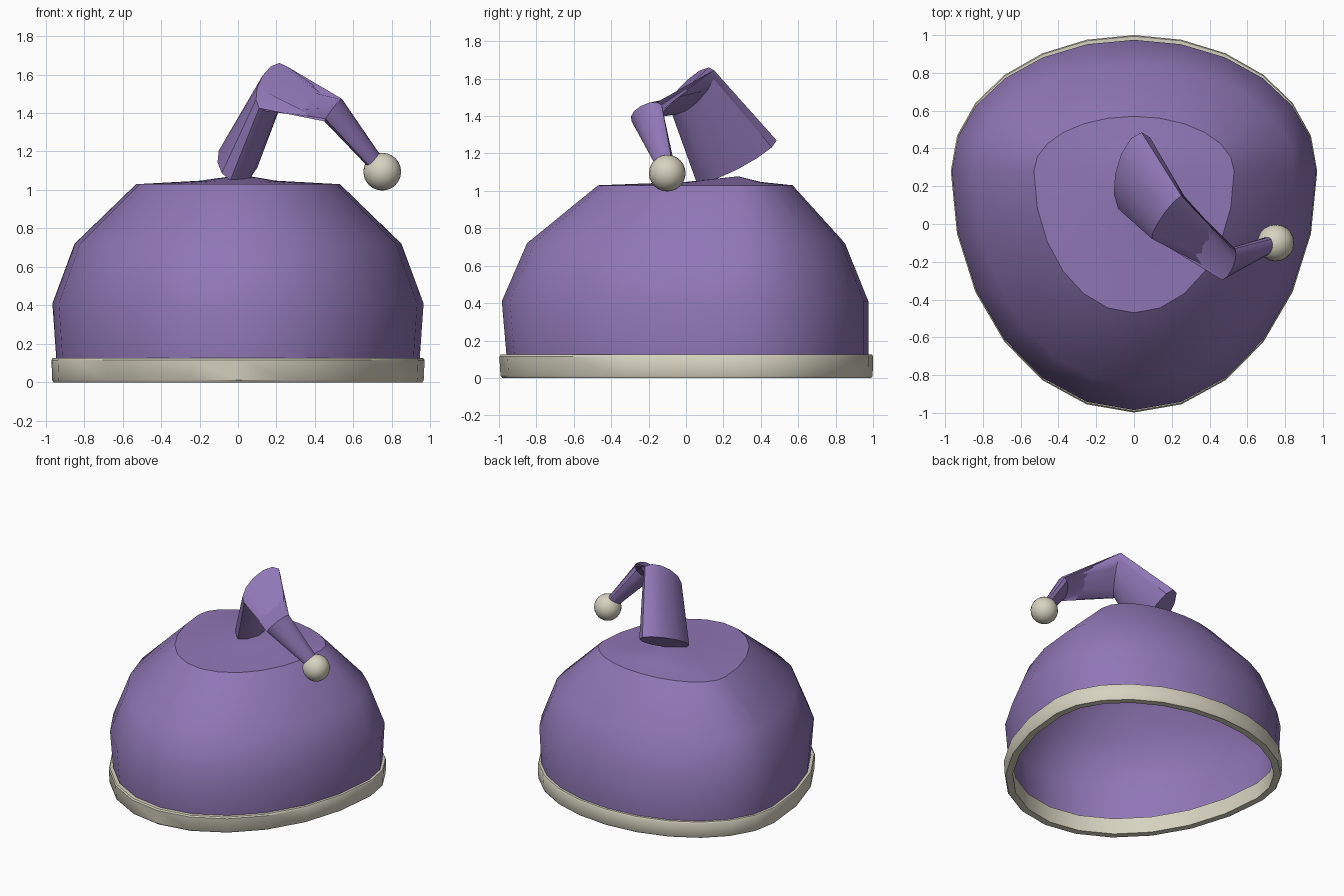
import bpy, bmesh, math
from mathutils import Vector

if "Cube" in bpy.data.objects:
    bpy.data.objects.remove(bpy.data.objects["Cube"])

SIDES = 24
CENTRE_Y = 0.28  # widest line of the egg-shaped plan


def material(name, rgb):
    m = bpy.data.materials.new(name)
    m.diffuse_color = (*rgb, 1)
    m.use_nodes = True
    m.node_tree.nodes["Principled BSDF"].inputs["Base Color"].default_value = m.diffuse_color
    return m


PURPLE = material("purple cloth", (0.28, 0.185, 0.47))
CREAM = material("cream trim", (0.68, 0.65, 0.53))


def finish(bm, name, mat, angle=35):
    bmesh.ops.recalc_face_normals(bm, faces=bm.faces)
    me = bpy.data.meshes.new(name)
    bm.to_mesh(me)
    bm.free()
    me.materials.append(mat)
    ob = bpy.data.objects.new(name, me)
    bpy.context.collection.objects.link(ob)
    bpy.ops.object.select_all(action='DESELECT')
    ob.select_set(True)
    bpy.context.view_layer.objects.active = ob
    bpy.ops.object.shade_smooth_by_angle(angle=math.radians(angle))
    return ob


def egg_ring(bm, z, rx, back, front):
    # half ellipse behind the centre line, longer half ellipse in front
    ring = []
    for i in range(SIDES):
        a = math.tau * i / SIDES
        c = math.cos(a)
        ring.append(bm.verts.new((rx * math.sin(a), CENTRE_Y + c * (back if c > 0 else front), z)))
    return ring


def oval_ring(bm, centre, long, short, n=12):
    c, u, v = Vector(centre), Vector(long), Vector(short)
    return [bm.verts.new(c + u * math.cos(math.tau * i / n) + v * math.sin(math.tau * i / n))
            for i in range(n)]


def bridge(bm, a, b):
    n = len(a)
    for i in range(n):
        j = (i + 1) % n
        bm.faces.new((a[i], a[j], b[j], b[i]))


# Cap dome: stacked egg rings rising to a shallow point
bm = bmesh.new()
rings = [egg_ring(bm, *r) for r in (
    (0.05, 0.94, 0.69, 1.235),
    (0.125, 0.945, 0.695, 1.24),
    (0.41, 0.965, 0.695, 1.265),
    (0.72, 0.85, 0.57, 1.13),
    (1.03, 0.53, 0.29, 0.75),
    (1.048, 0.2, 0.12, 0.28))]
for a, b in zip(rings, rings[1:]):
    bridge(bm, a, b)
tip = bm.verts.new((0.02, CENTRE_Y, 1.078))
for i in range(SIDES):
    bm.faces.new((rings[-1][i], rings[-1][(i + 1) % SIDES], tip))
dome = finish(bm, "cap_dome", PURPLE)
shell = dome.modifiers.new("thickness", 'SOLIDIFY')
shell.thickness = 0.02
shell.offset = -1

# Brim band: closed loop profile with a softened lower edge
bm = bmesh.new()
rings = [egg_ring(bm, *r) for r in (
    (0.0, 0.96, 0.71, 1.262),
    (0.012, 0.966, 0.718, 1.272),
    (0.115, 0.97, 0.72, 1.278),
    (0.125, 0.964, 0.714, 1.27),
    (0.125, 0.91, 0.66, 1.21),
    (0.0, 0.91, 0.66, 1.21))]
for i, a in enumerate(rings):
    bridge(bm, a, rings[(i + 1) % len(rings)])
finish(bm, "brim_band", CREAM)

# Drooping tail: oval sections at the base, two bends and the end
bm = bmesh.new()
rings = [oval_ring(bm, *r) for r in (
    ((0.0, 0.27, 1.16), (0.04, 0.215, 0.11), (-0.1, -0.005, 0.045)),
    ((0.18, 0.035, 1.535), (0.07, 0.115, 0.11), (-0.052, -0.026, 0.06)),
    ((0.495, -0.21, 1.415), (0.04, 0.08, 0.045), (0.022, -0.032, 0.039)),
    ((0.73, -0.105, 1.125), (0.02, 0.03, 0.029), (0.015, -0.034, 0.02)))]
# keep the short axis turning the same way along the path
rings[2] = [rings[2][-i % 12] for i in range(12)]
rings[3] = [rings[3][-i % 12] for i in range(12)]
for a, b in zip(rings, rings[1:]):
    bridge(bm, a, b)
bm.faces.new(rings[0])
bm.faces.new(rings[-1])
finish(bm, "cap_tail", PURPLE)

# Bobble at the end of the tail
bm = bmesh.new()
bmesh.ops.create_uvsphere(bm, u_segments=20, v_segments=12, radius=0.098)
bmesh.ops.translate(bm, verts=bm.verts, vec=(0.75, -0.1, 1.095))
finish(bm, "bobble", CREAM, 60)
